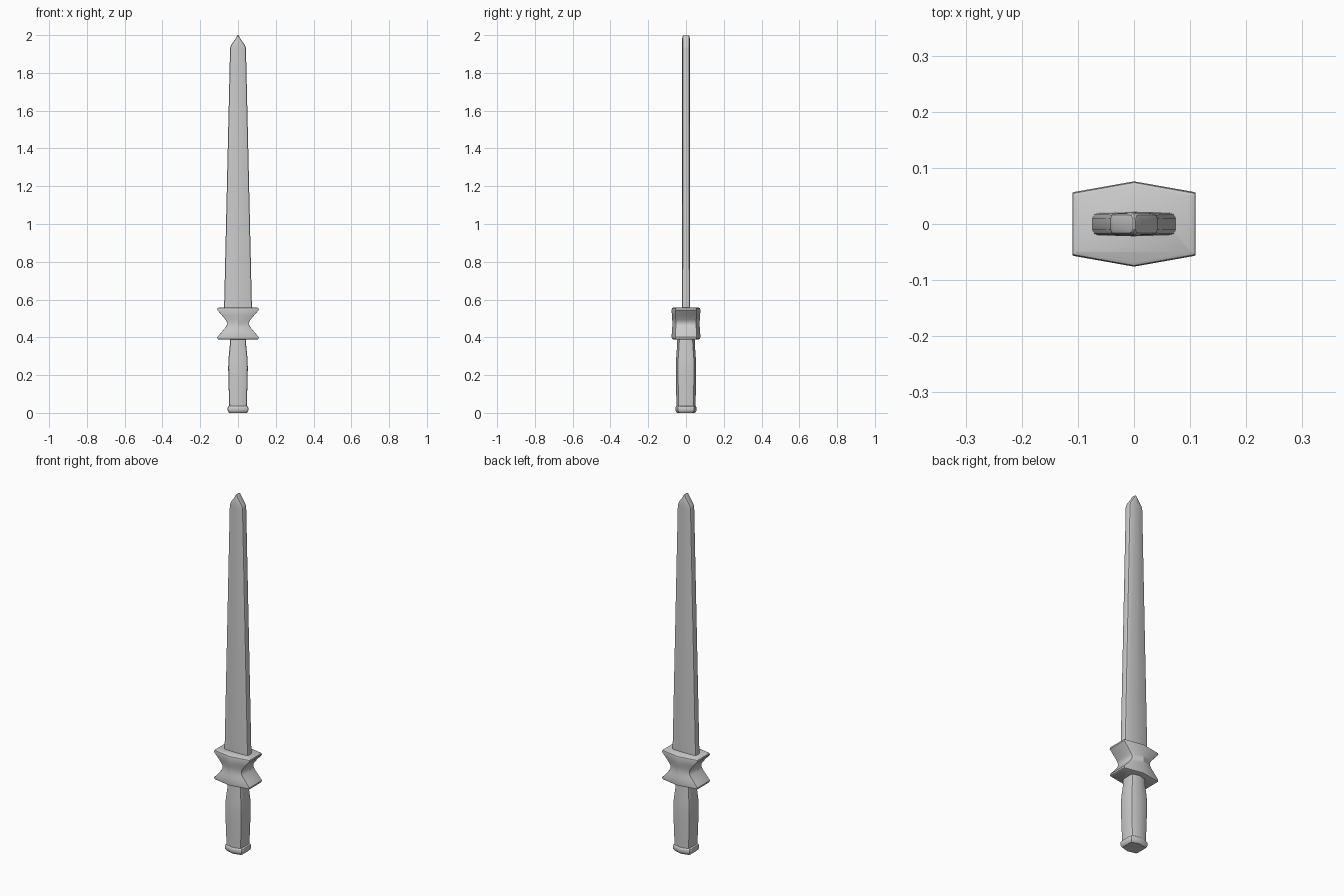
import bpy, bmesh, math


def ring(w, edge, ridge, c, z):
    """Six-sided section: half width, half depth at sides and at the middle ridge, corner radius."""
    c = min(c, w * 0.6, edge * 0.6)
    corner = [(w - c + c * math.cos(a), edge - c + c * math.sin(a))
              for a in (0, math.pi / 4, math.pi / 2)]
    half = corner + [(0, ridge)] + [(-x, y) for x, y in reversed(corner)]
    return [(x, y, z) for x, y in half + [(-x, -y) for x, y in half]]


def loft(name, rings, angle=30):
    """Skin a stack of sections and cap both ends."""
    bm = bmesh.new()
    loops = [[bm.verts.new(p) for p in ring(*r)] for r in rings]
    for lo, hi in zip(loops, loops[1:]):
        n = len(lo)
        for i in range(n):
            j = (i + 1) % n
            bm.faces.new((lo[i], lo[j], hi[j], hi[i]))
    bm.faces.new(loops[0][::-1])
    bm.faces.new(loops[-1])
    bmesh.ops.recalc_face_normals(bm, faces=bm.faces)
    mesh = bpy.data.meshes.new(name)
    bm.to_mesh(mesh)
    bm.free()
    ob = bpy.data.objects.new(name, mesh)
    bpy.context.collection.objects.link(ob)
    bpy.ops.object.select_all(action='DESELECT')
    ob.select_set(True)
    bpy.context.view_layer.objects.active = ob
    bpy.ops.object.shade_smooth_by_angle(angle=math.radians(angle))
    return ob


# Tapered blade with a wedge tip
loft("blade", [
    (0.074, 0.020, 0.022, 0.009, 0.54),
    (0.042, 0.019, 0.021, 0.009, 1.93),
    (0.038, 0.019, 0.021, 0.009, 1.945),
    (0.010, 0.018, 0.020, 0.008, 1.985),
    (0.005, 0.015, 0.017, 0.006, 1.995),
    (0.002, 0.009, 0.010, 0.004, 2.0),
])

# Waisted guard: mirrored about its middle height
half_guard = [(0.103, 0.051, 0.068, 0.084), (0.109, 0.055, 0.074, 0.081),
              (0.110, 0.057, 0.076, 0.072), (0.084, 0.056, 0.075, 0.042),
              (0.066, 0.055, 0.073, 0.020), (0.059, 0.055, 0.072, 0.007)]
mid = 0.473
rings = [(w, e, r, 0.003, mid - h) for w, e, r, h in half_guard]
rings += [(w, e, r, 0.003, mid + h) for w, e, r, h in reversed(half_guard)]
loft("guard", rings)

# Grip with a gentle swell
loft("grip", [
    (0.046, 0.042, 0.050, 0.010, 0.025),
    (0.050, 0.044, 0.053, 0.010, 0.15),
    (0.052, 0.045, 0.054, 0.010, 0.24),
    (0.050, 0.044, 0.052, 0.010, 0.29),
    (0.043, 0.039, 0.047, 0.010, 0.36),
    (0.042, 0.038, 0.046, 0.010, 0.40),
])

# Pommel collar
loft("pommel", [
    (0.047, 0.038, 0.047, 0.010, 0.0),
    (0.053, 0.043, 0.054, 0.010, 0.008),
    (0.055, 0.045, 0.056, 0.010, 0.014),
    (0.055, 0.045, 0.056, 0.010, 0.027),
    (0.053, 0.043, 0.054, 0.010, 0.033),
    (0.046, 0.041, 0.049, 0.010, 0.038),
])
